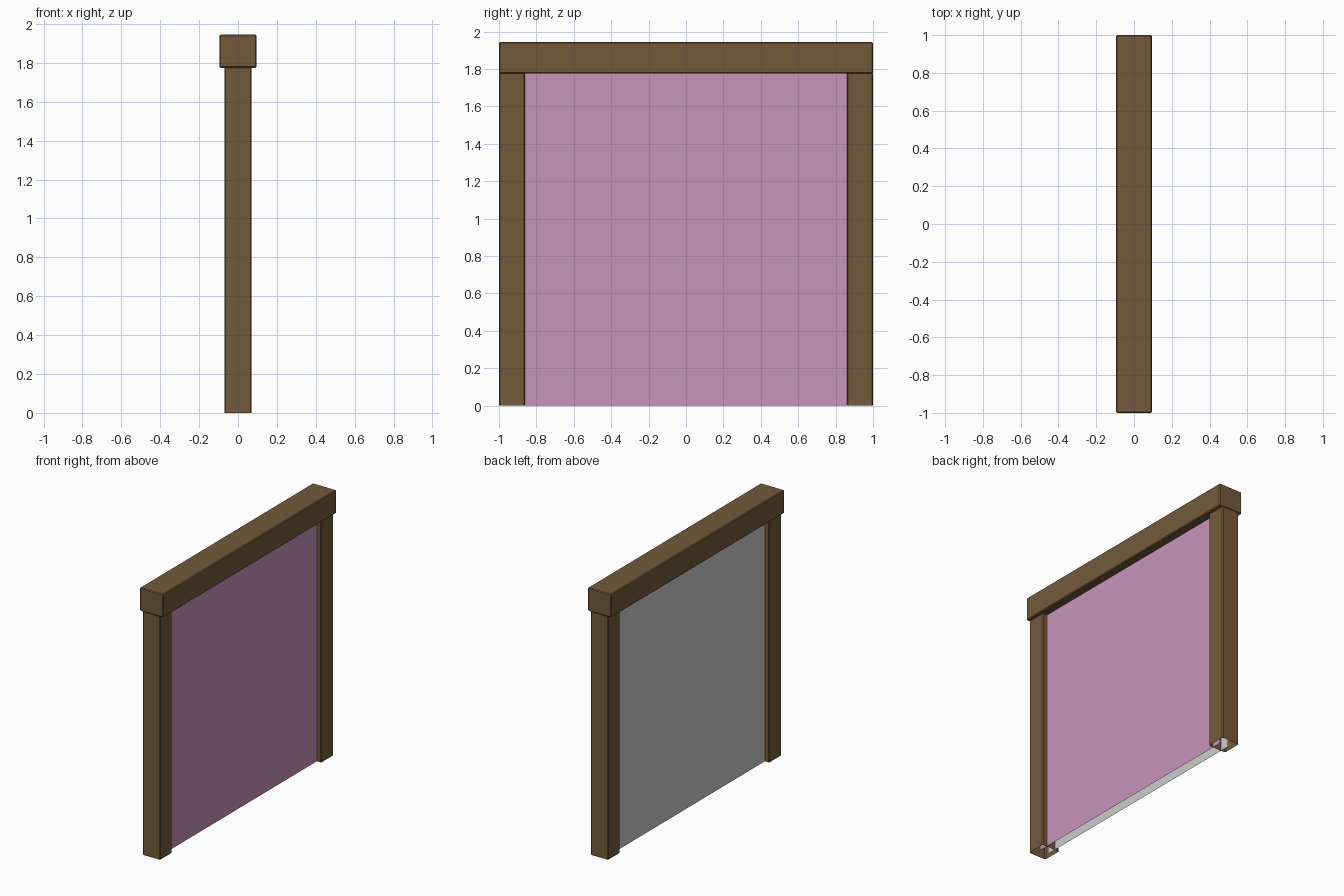
import bpy, bmesh

if "Cube" in bpy.data.objects:
    bpy.data.objects.remove(bpy.data.objects["Cube"])

HALF_LEN = 1.0
POST_W = 0.14
BEAM_W, BEAM_BOTTOM, BEAM_TOP = 0.19, 1.775, 1.945
BEVEL = 0.006


def material(name, color):
    mat = bpy.data.materials.new(name)
    mat.diffuse_color = (*color, 1)
    mat.use_nodes = True
    mat.node_tree.nodes["Principled BSDF"].inputs["Base Color"].default_value = mat.diffuse_color
    return mat


def finish(name, bm, mat=None):
    mesh = bpy.data.meshes.new(name)
    bm.to_mesh(mesh)
    bm.free()
    obj = bpy.data.objects.new(name, mesh)
    bpy.context.collection.objects.link(obj)
    if mat:
        mesh.materials.append(mat)
    return obj


def timber(name, size, center, mat, open_bottom=False):
    """Box with chamfered edges, optionally a hollow shell open at the floor."""
    bm = bmesh.new()
    bmesh.ops.create_cube(bm, size=1)
    bmesh.ops.scale(bm, vec=size, verts=bm.verts)
    bmesh.ops.translate(bm, vec=center, verts=bm.verts)
    edges = bm.edges[:]
    if open_bottom:
        # posts only have their upright corners chamfered
        edges = [e for e in edges if abs(e.verts[0].co.z - e.verts[1].co.z) > 0.1]
    bmesh.ops.bevel(bm, geom=edges, offset=BEVEL, segments=1, affect='EDGES')
    if open_bottom:
        bm.normal_update()
        bottom = [f for f in bm.faces if f.normal.z < -0.9]
        bmesh.ops.delete(bm, geom=bottom, context='FACES_ONLY')
    return finish(name, bm, mat)


def panel(name, x, mat=None):
    """Single-sided wall sheet that ends inside the posts and the beam."""
    y, top = HALF_LEN - POST_W / 2, (BEAM_BOTTOM + BEAM_TOP) / 2
    bm = bmesh.new()
    corners = [(x, -y, 0), (x, y, 0), (x, y, top), (x, -y, top)]
    if x < 0:
        corners.reverse()
    bm.faces.new([bm.verts.new(c) for c in corners])
    return finish(name, bm, mat)


wood = material("wood", (0.17, 0.102, 0.043))
pink = material("pink_plaster", (0.58, 0.30, 0.50))

# Posts at both ends
for side, label in ((-1, "front"), (1, "back")):
    timber(label + "_post", (POST_W, POST_W, BEAM_BOTTOM),
           (0, side * (HALF_LEN - POST_W / 2), BEAM_BOTTOM / 2), wood, open_bottom=True)

# Top beam
timber("top_beam", (BEAM_W, 2 * HALF_LEN, BEAM_TOP - BEAM_BOTTOM),
       (0, 0, (BEAM_TOP + BEAM_BOTTOM) / 2), wood)

# Wall sheets: pink on the right, plain grey on the left
panel("right_wall_panel", 0.035, pink)
panel("left_wall_panel", -0.035)
